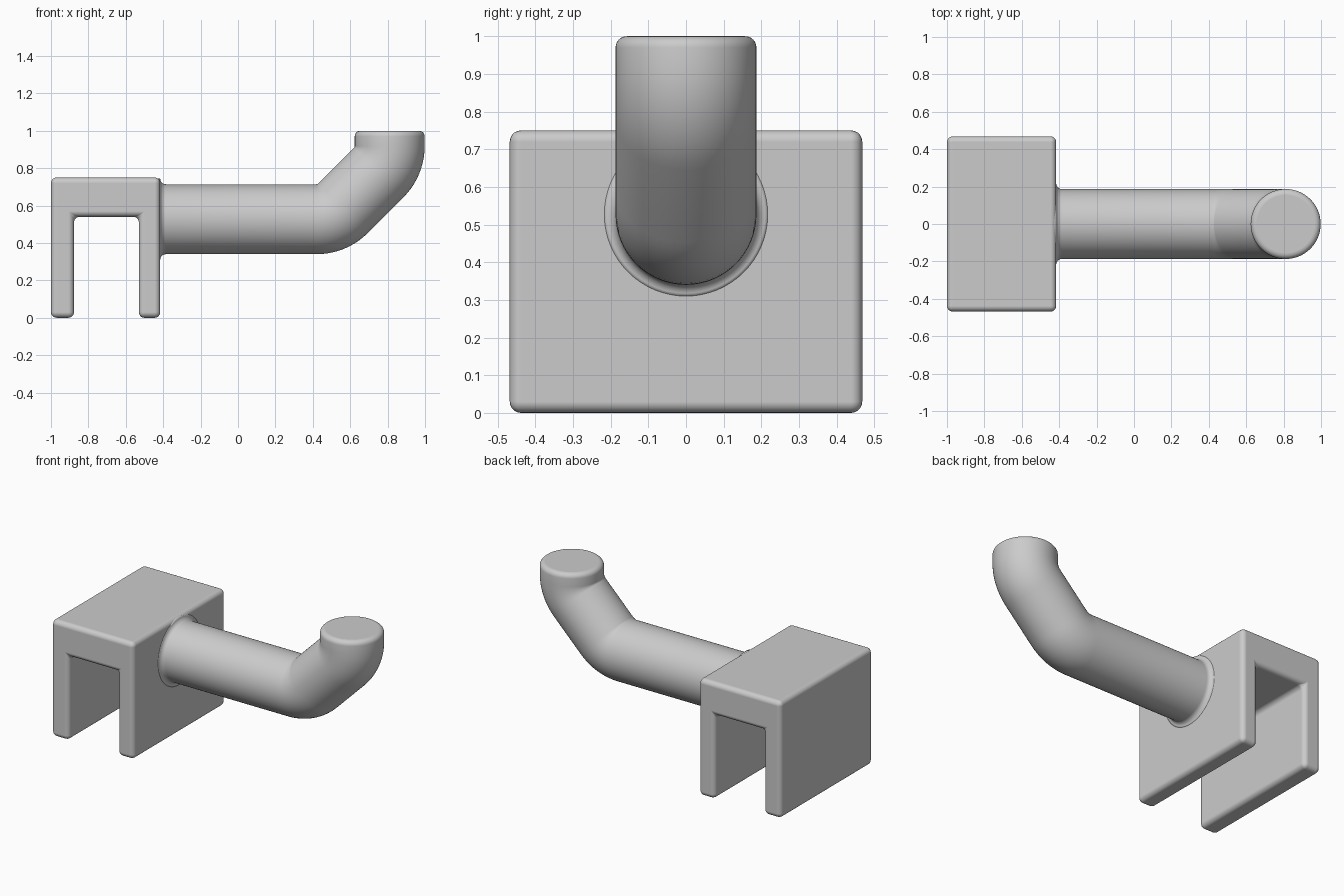
import bpy, bmesh
from math import sin, cos, pi, radians
from mathutils import Vector

if "Cube" in bpy.data.objects:
    bpy.data.objects.remove(bpy.data.objects["Cube"])


def add_object(name, bm):
    bmesh.ops.recalc_face_normals(bm, faces=bm.faces)
    mesh = bpy.data.meshes.new(name)
    bm.to_mesh(mesh)
    bm.free()
    obj = bpy.data.objects.new(name, mesh)
    bpy.context.collection.objects.link(obj)
    return obj


# Clip bracket: U profile extruded along y, with rounded edges
X0, X1, S0, S1 = -1.0, -0.416, -0.877, -0.53
H, SLOT, W = 0.75, 0.54, 0.468
profile = [(X0, 0), (S0, 0), (S0, SLOT), (S1, SLOT), (S1, 0), (X1, 0), (X1, H), (X0, H)]
bm = bmesh.new()
face = bm.faces.new([bm.verts.new((x, -W, z)) for x, z in profile])
ext = bmesh.ops.extrude_face_region(bm, geom=[face])
bmesh.ops.translate(bm, vec=(0, 2 * W, 0),
                    verts=[v for v in ext["geom"] if isinstance(v, bmesh.types.BMVert)])
for f in bm.faces:
    f.smooth = True
bracket = add_object("clip_bracket", bm)
bevel = bracket.modifiers.new("rounded_edges", "BEVEL")
bevel.width = 0.03
bevel.segments = 5
bevel.harden_normals = True

# Hook arm: circular section swept along a path; rings are (x, z, heading, radius)
R, AXIS, FILLET, BEND = 0.187, 0.527, 0.03, 0.2
STEPS, SIDES = 10, 64
rings = [(X1 - 0.03, AXIS, 0, R + FILLET)]

# Flared fillet where the arm meets the bracket
for i in range(7):
    a = i / 6 * pi / 2
    rings.append((X1 + FILLET * (1 - cos(a)), AXIS, 0, R + FILLET * (1 - sin(a))))


def add_bend(x, z, start):
    for i in range(STEPS + 1):
        a = start + radians(45) * i / STEPS
        rings.append((x + BEND * (sin(a) - sin(start)),
                      z + BEND * (cos(start) - cos(a)), a, R))


# Two 45 degree bends joined by a straight slope
add_bend(0.42, AXIS, 0)
x, z, _, _ = rings[-1]
add_bend(x + 0.191, z + 0.191, radians(45))

# Rounded tip
x = rings[-1][0]
for i in range(7):
    a = i / 6 * pi / 2
    rings.append((x, 1 - FILLET + FILLET * sin(a), pi / 2, R - FILLET * (1 - cos(a))))

bm = bmesh.new()
loops = []
for x, z, a, r in rings:
    up = Vector((-sin(a), 0, cos(a)))
    side = Vector((0, 1, 0))
    loops.append([bm.verts.new(Vector((x, 0, z)) + r * (up * cos(t) + side * sin(t)))
                  for t in (2 * pi * k / SIDES for k in range(SIDES))])
for lo, hi in zip(loops, loops[1:]):
    for k in range(SIDES):
        n = (k + 1) % SIDES
        bm.faces.new((lo[k], lo[n], hi[n], hi[k])).smooth = True
bm.faces.new(loops[0])
bm.faces.new(loops[-1])
add_object("hook_arm", bm)
